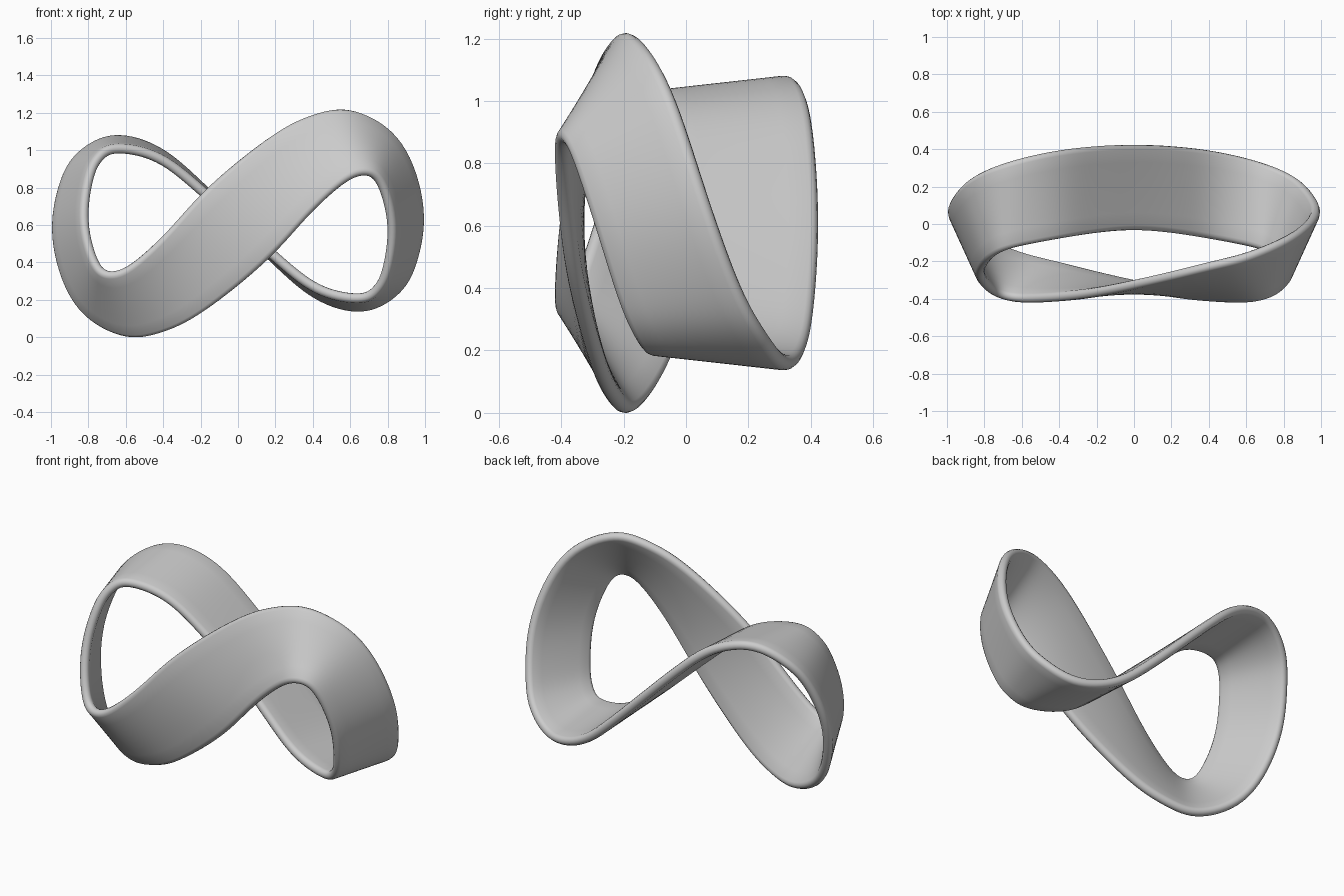
import bpy, bmesh, math
from mathutils import Vector

if "Cube" in bpy.data.objects:
    bpy.data.objects.remove(bpy.data.objects["Cube"])

MID = 0.605      # height of the half-turn symmetry axis
R = 0.026        # half thickness of the band
SUB = 8          # samples between stations
ARC, FLAT = 7, 5  # points on each rounded rim / across each flat side

# Rim points over one quarter of the single closed rim: outer, then inner
outer = [(-.14, -.355, .785), (.2, -.28, 1.06), (.42, -.225, 1.165), (.62, -.175, 1.187),
         (.86, -.07, 1.03), (.975, .045, .68), (.93, .15, .39), (.84, .235, .24),
         (.66, .31, .15), (.42, .365, .22), (.2, .39, .41), (0, .398, .605)]
inner = [(.14, -.355, .425), (.36, -.385, .665), (.55, -.395, .84), (.67, -.385, .89),
         (.765, -.345, .84), (.83, -.265, .60), (.80, -.19, .36), (.745, -.14, .25),
         (.65, -.10, .2), (.42, -.055, .25), (.2, -.02, .425), (0, -.005, .605)]


def turn(p):
    """Half turn about the front-back axis."""
    return (-p[0], p[1], 2 * MID - p[2])


def catmull(a, b, c, d, t):
    return 0.5 * (2 * b + (c - a) * t + (2 * a - 5 * b + 4 * c - d) * t ** 2
                  + (3 * b - a - 3 * c + d) * t ** 3)


# Complete rim: it runs twice round the band before closing
rim = [Vector(p) for p in outer + [turn(p) for p in outer[-2:0:-1]]
       + inner + [turn(p) for p in inner[-2:0:-1]]]
n = len(rim)
edge = [catmull(rim[i - 1], rim[i], rim[(i + 1) % n], rim[(i + 2) % n], k / SUB)
        for i in range(n) for k in range(SUB)]
m = len(edge)
for _ in range(12):
    edge = [(edge[i - 1] + 2 * edge[i] + edge[(i + 1) % m]) / 4 for i in range(m)]
half = m // 2

# Sweep a round-edged flat section between opposite rim points
bm = bmesh.new()
rings = []
for i in range(half):
    a, b = edge[i], edge[i + half]
    mid = lambda j: (edge[j % m] + edge[(j + half) % m]) / 2
    w = (a - b).normalized()
    nrm = w.cross(mid(i + 1) - mid(i - 1)).normalized()
    pts = []
    for p, q, s in ((a, b, 1), (b, a, -1)):
        for k in range(ARC):
            ang = math.pi * (k / (ARC - 1) - 0.5)
            pts.append(p + s * R * (math.cos(ang) * w + math.sin(ang) * nrm))
        for k in range(1, FLAT + 1):
            pts.append(p.lerp(q, k / (FLAT + 1)) + s * R * nrm)
    rings.append([bm.verts.new(p) for p in pts])

# Join rings; the last meets the first after a half twist
c = len(rings[0])
for i in range(half):
    r0 = rings[i]
    r1 = rings[i + 1] if i + 1 < half else rings[0][c // 2:] + rings[0][:c // 2]
    for k in range(c):
        bm.faces.new((r0[k], r0[(k + 1) % c], r1[(k + 1) % c], r1[k]))
bmesh.ops.recalc_face_normals(bm, faces=bm.faces)
for f in bm.faces:
    f.smooth = True

me = bpy.data.meshes.new("twisted_band")
bm.to_mesh(me)
bm.free()
band = bpy.data.objects.new("twisted_band", me)
bpy.context.collection.objects.link(band)

# Stand on the ground
low = min(v.co.z for v in me.vertices)
for v in me.vertices:
    v.co.z -= low
